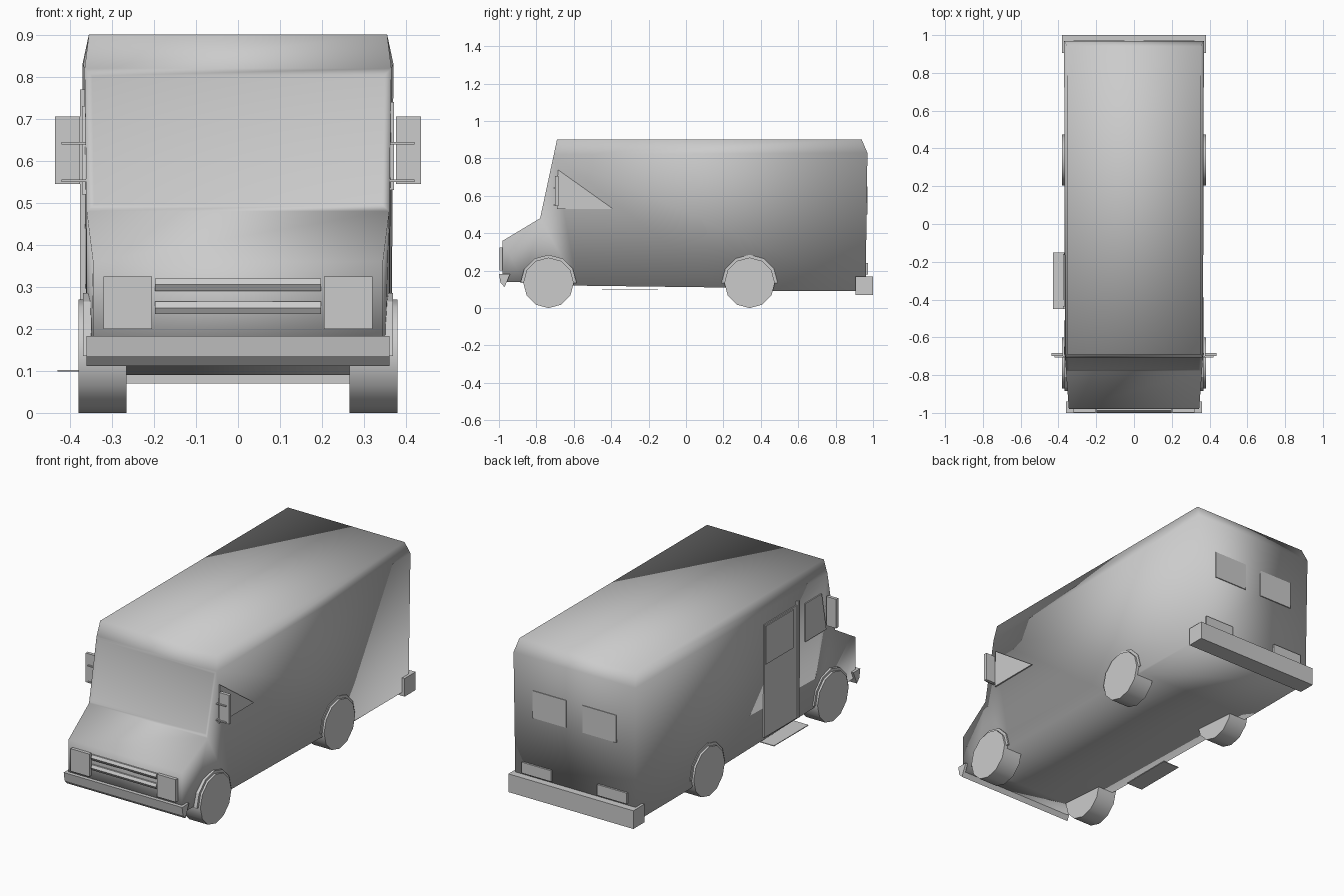
import bpy, bmesh, math
from mathutils import Matrix

cube = bpy.data.objects.get("Cube")
if cube:
    bpy.data.objects.remove(cube, do_unlink=True)

GREY = (0.6, 0.6, 0.6, 1.0)
paint = bpy.data.materials.new("light_grey")
paint.use_nodes = True
paint.diffuse_color = GREY
for node in paint.node_tree.nodes:
    if node.type == 'BSDF_PRINCIPLED':
        node.inputs["Base Color"].default_value = GREY


def finish(name, bm, smooth=None):
    """Turn a bmesh into a named object; smooth is None, 'all' or an angle."""
    bmesh.ops.recalc_face_normals(bm, faces=bm.faces[:])
    mesh = bpy.data.meshes.new(name)
    bm.to_mesh(mesh)
    bm.free()
    mesh.materials.append(paint)
    obj = bpy.data.objects.new(name, mesh)
    bpy.context.collection.objects.link(obj)
    if smooth == 'all':
        mesh.shade_smooth()
    elif smooth:
        bpy.ops.object.select_all(action='DESELECT')
        obj.select_set(True)
        bpy.context.view_layer.objects.active = obj
        bpy.ops.object.shade_smooth_by_angle(angle=math.radians(smooth))
    return obj


def box(name, xs, ys, zs):
    bm = bmesh.new()
    bmesh.ops.create_cube(bm, size=1)
    for v in bm.verts:
        v.co = [sum(r) / 2 + c * (r[1] - r[0]) for r, c in zip((xs, ys, zs), v.co)]
    return finish(name, bm)


def prism(name, outline, x0, x1, smooth=None):
    """Extrude a (y, z) outline along x."""
    bm = bmesh.new()
    ends = [[bm.verts.new((x, y, z)) for y, z in outline] for x in (x0, x1)]
    for end in ends:
        bm.faces.new(end)
    n = len(outline)
    for i in range(n):
        j = (i + 1) % n
        bm.faces.new((ends[0][i], ends[0][j], ends[1][j], ends[1][i]))
    return finish(name, bm, smooth)


# Van shell: side profile points with half widths (y, z, half width)
profile = [
    (-.98, .14, .345), (-.98, .36, .345), (-.78, .48, .36), (-.707, .82, .365),
    (-.69, .9, .355), (.94, .9, .355), (.97, .83, .37), (.96, .09, .365),
    (.5, .09, .365), (.2, .11, .365), (-.58, .12, .36), (-.87, .14, .35),
]
bm = bmesh.new()
sides = [[bm.verts.new((s * w, y, z)) for y, z, w in profile] for s in (-1, 1)]
for side in sides:
    for loop in ((3, 4, 5, 6), (2, 3, 6, 7, 8, 9, 10), (0, 1, 2, 10, 11)):
        bm.faces.new([side[i] for i in loop])
strips = []
for i in range(len(profile)):
    j = (i + 1) % len(profile)
    strips.append(bm.faces.new((sides[0][i], sides[0][j], sides[1][j], sides[1][i])))
bmesh.ops.recalc_face_normals(bm, faces=bm.faces[:])
# Recessed windscreen
bmesh.ops.inset_region(bm, faces=[strips[2]], thickness=.025, depth=-.006)
finish("van_body", bm, 'all')

# Wheels and arch panels
for s, side in ((1, "left"), (-1, "right")):
    for y, end in ((-.735, "front"), (.34, "rear")):
        bm = bmesh.new()
        bmesh.ops.create_cone(
            bm, cap_ends=True, segments=12, radius1=.135, radius2=.135, depth=.115,
            matrix=Matrix.Translation((s * .3225, y, .135)) @ Matrix.Rotation(math.pi / 2, 4, 'Y'))
        finish(f"{end}_{side}_wheel", bm, 35)
        arch = [(y + .15 * math.cos(a), .135 + .15 * math.sin(a))
                for a in (math.pi * k / 6 for k in range(7))]
        prism(f"{end}_{side}_wheel_arch", arch, s * .33, s * .369)

# Bumpers
prism("front_bumper", [(-1, .183), (-.94, .183), (-.97, .112), (-.992, .135)], -.36, .36)
box("rear_bumper", (-.38, .38), (.905, 1), (.07, .17))

# Headlights, tail lights and rear windows
for s, side in ((1, "left"), (-1, "right")):
    box(f"{side}_headlight", (s * .205, s * .32), (-.998, -.97), (.2, .324))
    box(f"{side}_tail_light", (s * .14, s * .32), (.955, .972), (.18, .24))
    box(f"{side}_rear_window", (s * .05, s * .255), (.962, .971), (.5, .65))

# Grille bars with a pointed section
for z, name in ((.305, "upper"), (.25, "lower")):
    bm = bmesh.new()
    bmesh.ops.create_cone(
        bm, cap_ends=True, segments=6, radius1=.017, radius2=.017, depth=.395,
        matrix=Matrix.Translation((0, -.98, z)) @ Matrix.Rotation(math.pi / 2, 4, 'Y'))
    finish(f"{name}_grille_bar", bm)

# Side windows
prism("left_side_window", [(-.685, .74), (-.39, .53), (-.69, .53)], .362, .371)
prism("right_side_window", [(-.65, .73), (-.51, .73), (-.51, .52), (-.69, .52)], -.362, -.371)

# Sliding door: raised frame and window
box("door_panel", (-.371, -.362), (-.44, -.15), (.13, .75))
box("door_window", (-.375, -.369), (-.4, -.16), (.53, .74))
box("door_rail", (-.376, -.362), (-.45, -.435), (.13, .77))

# Step below the door
box("door_step", (-.43, -.33), (-.45, -.15), (.098, .102))

# Mirrors on two arms each
for s, side in ((1, "left"), (-1, "right")):
    box(f"{side}_mirror", (s * .376, s * .436), (-.7, -.682), (.545, .705))
    for z, name in ((.642, "upper"), (.552, "lower")):
        box(f"{side}_{name}_mirror_arm", (s * .35, s * .42), (-.708, -.698), (z - .003, z + .003))
